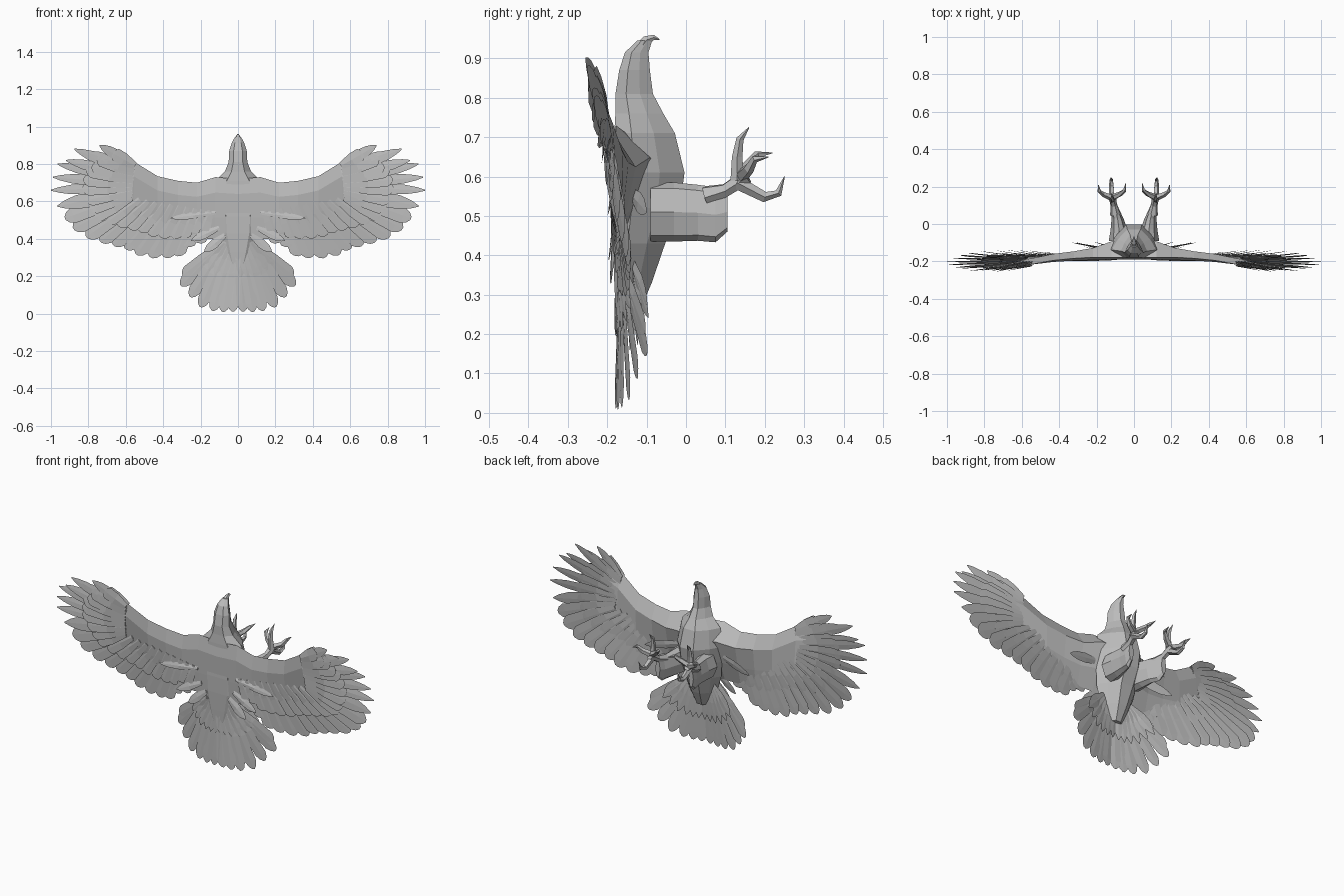
import bpy, bmesh
from mathutils import Vector

old = bpy.data.objects.get("Cube")
if old:
    bpy.data.objects.remove(old, do_unlink=True)

GREY = (0.5, 0.5, 0.5, 1)
mat = bpy.data.materials.new("plain_grey")
mat.use_nodes = True
mat.diffuse_color = GREY
bsdf = next(n for n in mat.node_tree.nodes if n.type == "BSDF_PRINCIPLED")
bsdf.inputs["Base Color"].default_value = GREY


def loft(bm, rings):
    """Skin a list of equal rings and cap both ends."""
    vs = [[bm.verts.new(p) for p in r] for r in rings]
    n = len(vs[0])
    for a, b in zip(vs, vs[1:]):
        for i in range(n):
            j = (i + 1) % n
            bm.faces.new((a[i], a[j], b[j], b[i]))
    bm.faces.new(vs[0][::-1])
    bm.faces.new(vs[-1])


def finish(name, bm, mirror=False):
    bmesh.ops.recalc_face_normals(bm, faces=bm.faces)
    me = bpy.data.meshes.new(name)
    bm.to_mesh(me)
    bm.free()
    me.materials.append(mat)
    ob = bpy.data.objects.new(name, me)
    bpy.context.collection.objects.link(ob)
    if mirror:
        ob.modifiers.new("mirror", "MIRROR").use_mirror_merge = False
    return ob


def feather(bm, root, tip, width, pointed=False, lift=0.005):
    """Thin ribbed blade, tilted a little so neighbours overlap like shingles."""
    root, tip = Vector(root), Vector(tip)
    d = tip - root
    out = Vector((0, -1, 0))
    side = d.cross(out).normalized()
    shape = [(0, 0.5), (0.5, 1), (0.75, 0.85), (0.9, 0.5), (1, 0.08)] if pointed else \
            [(0, 0.5), (0.5, 0.95), (0.88, 1), (0.96, 0.65), (1, 0.2)]
    rings = []
    for t, w in shape:
        c = root + d * t
        s = side * width * w
        rib = out * 0.004 * (1.1 - t)
        tilt = out * lift * w
        rings.append((c - s - tilt, c + rib, c + s + tilt, c - rib))
    loft(bm, rings)


def tube(bm, path, radii, sides=5):
    """Round limb following a path of points."""
    pts = [Vector(p) for p in path]
    rings = []
    for i, p in enumerate(pts):
        d = (pts[min(i + 1, len(pts) - 1)] - pts[max(i - 1, 0)]).normalized()
        q = Vector((0, 0, 1)).rotation_difference(d)
        rings.append([p + q @ (Vector((1, 0, 0)) * radii[i]).xyz if k == 0 else
                      p + q @ (Vector((radii[i], 0, 0)) @ spin(k, sides)) for k in range(sides)])
    loft(bm, rings)


def spin(k, sides):
    from mathutils import Matrix
    return Matrix.Rotation(-6.28319 * k / sides, 3, "Z")


# Body, neck and head: height, back y, belly y, half width
BODY = [(0.25, -0.18, -0.12, 0.05), (0.33, -0.185, -0.085, 0.085), (0.43, -0.19, -0.05, 0.12),
        (0.52, -0.192, -0.012, 0.13), (0.61, -0.19, 0.0, 0.14), (0.71, -0.187, -0.025, 0.12),
        (0.76, -0.183, -0.055, 0.07), (0.81, -0.182, -0.082, 0.05), (0.87, -0.172, -0.09, 0.047),
        (0.915, -0.157, -0.094, 0.033), (0.945, -0.125, -0.085, 0.016)]
bm = bmesh.new()
rings = []
for z, b, f, w in BODY:
    d = f - b
    half = [(0.3, f - 0.02 * d), (0.72, f - 0.35 * d), (1, b + 0.3 * d), (0.5, b + 0.03 * d)]
    rings.append([(w * u, y, z) for u, y in half] + [(-w * u, y, z) for u, y in half[::-1]])
loft(bm, rings)
finish("body", bm)

# Hooked beak
bm = bmesh.new()
tube(bm, [(0, -0.115, 0.925), (0, -0.1, 0.947), (0, -0.082, 0.953), (0, -0.067, 0.948)],
     [0.02, 0.013, 0.008, 0.001], 6)
finish("beak", bm)


def sheet(x, z):
    """Depth of the wing surface: the hand leans back towards its upper edge."""
    s = min(1, max(0, (x - 0.25) / 0.45))
    return -0.178 - 0.22 * (z - 0.55) * s


# Wing arm and coverts: span, leading z, trailing z, back bulge, belly bulge
ARM = [(0.0, 0.72, 0.40, 0.012, 0.12), (0.12, 0.73, 0.40, 0.012, 0.085),
       (0.22, 0.70, 0.40, 0.015, 0.05), (0.32, 0.71, 0.41, 0.015, 0.035),
       (0.43, 0.735, 0.43, 0.015, 0.028), (0.56, 0.815, 0.50, 0.012, 0.02),
       (0.66, 0.83, 0.55, 0.008, 0.012), (0.76, 0.78, 0.62, 0.003, 0.003)]
bm = bmesh.new()
rings = []
for x, lead, trail, tb, tf in ARM:
    ring = []
    for t, off in [(0, 0), (0.25, -tb), (0.65, -tb * 0.6), (1, 0), (0.65, tf * 0.5), (0.25, tf)]:
        z = lead + (trail - lead) * t
        ring.append((x, sheet(x, z) + off, z))
    rings.append(ring)
loft(bm, rings)
finish("wing_arms", bm, True)

# Flight feathers, from the leading finger round to the body
TIPS = [(0.74, 0.90), (0.81, 0.865), (0.875, 0.88), (0.92, 0.82), (0.965, 0.80), (0.99, 0.73),
        (1.0, 0.66), (0.965, 0.575), (0.925, 0.51), (0.88, 0.455), (0.81, 0.41), (0.735, 0.385),
        (0.665, 0.365), (0.60, 0.345), (0.54, 0.315), (0.465, 0.30), (0.39, 0.30), (0.33, 0.31),
        (0.28, 0.36), (0.22, 0.38)]
HAND = 10
flight, coverts = bmesh.new(), bmesh.new()
for i, (x, z) in enumerate(TIPS):
    if i < HAND:
        t = i / (HAND - 1)
        rx, rz = 0.55 + 0.02 * t, 0.79 - 0.17 * t
    else:
        t = (i - HAND + 1) / (len(TIPS) - HAND)
        rx, rz = 0.57 - 0.42 * t, 0.62 - 0.07 * t
    root = (rx, sheet(rx, rz), rz)
    feather(flight, root, (x, sheet(x, z), z), 0.03 if i < 7 else 0.043, i < 8)
    # Shorter overlapping row on the back and belly sides
    for off in (-0.01, 0.009):
        k = 0.62
        cx, cz = rx + (x - rx) * k, rz + (z - rz) * k
        feather(coverts, (rx, root[1] + off, rz), (cx, sheet(cx, cz) + off * 0.6, cz), 0.036)
finish("flight_feathers", flight, True)
finish("covert_feathers", coverts, True)

# Loose feathers where the wing meets the flank
bm = bmesh.new()
feather(bm, (0.1, -0.14, 0.56), (0.33, -0.10, 0.51), 0.025, True)
feather(bm, (0.12, -0.19, 0.54), (0.36, -0.196, 0.51), 0.018, True)
feather(bm, (0.1, -0.185, 0.46), (0.25, -0.195, 0.39), 0.022, True)
feather(bm, (0.07, -0.185, 0.42), (0.18, -0.19, 0.33), 0.025, True)
finish("flank_feathers", bm, True)

# Fanned tail, its outer feathers curling towards the belly
FAN = [(0.028, 0.012), (0.08, 0.01), (0.135, 0.015), (0.2, 0.035), (0.255, 0.09),
       (0.305, 0.15), (0.295, 0.205)]
bm = bmesh.new()
for x, z in FAN:
    y = -0.178 + 0.85 * x * x
    root = Vector((x * 0.25, -0.165, 0.38))
    feather(bm, root, (x, y, z), 0.033)
    for off, k in ((-0.008, 0.5), (0.03, 0.6)):
        shift = Vector((0, off, 0))
        feather(bm, root + shift, root.lerp(Vector((x, y, z)), k) + shift, 0.027, True)
finish("tail_feathers", bm, True)

# Thighs: deep and narrow, ending at the ankle
THIGH = [(-0.09, 0.075, 0.06, 0.51, 0.075), (-0.03, 0.08, 0.045, 0.51, 0.075),
         (0.03, 0.088, 0.032, 0.508, 0.071), (0.075, 0.1, 0.022, 0.503, 0.07),
         (0.105, 0.105, 0.015, 0.51, 0.05)]
bm = bmesh.new()
SECTION = [(1, 0), (0.6, 0.8), (0, 1), (-0.6, 0.8), (-1, 0), (-0.6, -0.8), (0, -1), (0.6, -0.8)]
loft(bm, [[(x + a * w, y, z + b * h) for a, b in SECTION] for y, x, w, z, h in THIGH])
finish("thighs", bm, True)

# Shanks and curled, clawed toes
bm = bmesh.new()
tube(bm, [(0.1, 0.05, 0.55), (0.108, 0.1, 0.565), (0.118, 0.155, 0.6)], [0.028, 0.018, 0.02], 6)
finish("shanks", bm, True)
TOES = [[(0.118, 0.13, 0.585), (0.12, 0.2, 0.548), (0.121, 0.235, 0.558), (0.123, 0.25, 0.6)],
        [(0.118, 0.14, 0.6), (0.075, 0.16, 0.63), (0.05, 0.18, 0.655), (0.043, 0.22, 0.66)],
        [(0.118, 0.14, 0.6), (0.165, 0.16, 0.62), (0.186, 0.175, 0.645), (0.19, 0.21, 0.65)],
        [(0.118, 0.13, 0.59), (0.116, 0.13, 0.65), (0.116, 0.137, 0.695), (0.118, 0.16, 0.725)]]
bm = bmesh.new()
for toe in TOES:
    tube(bm, toe, [0.018, 0.014, 0.01, 0.001])
finish("toes", bm, True)
